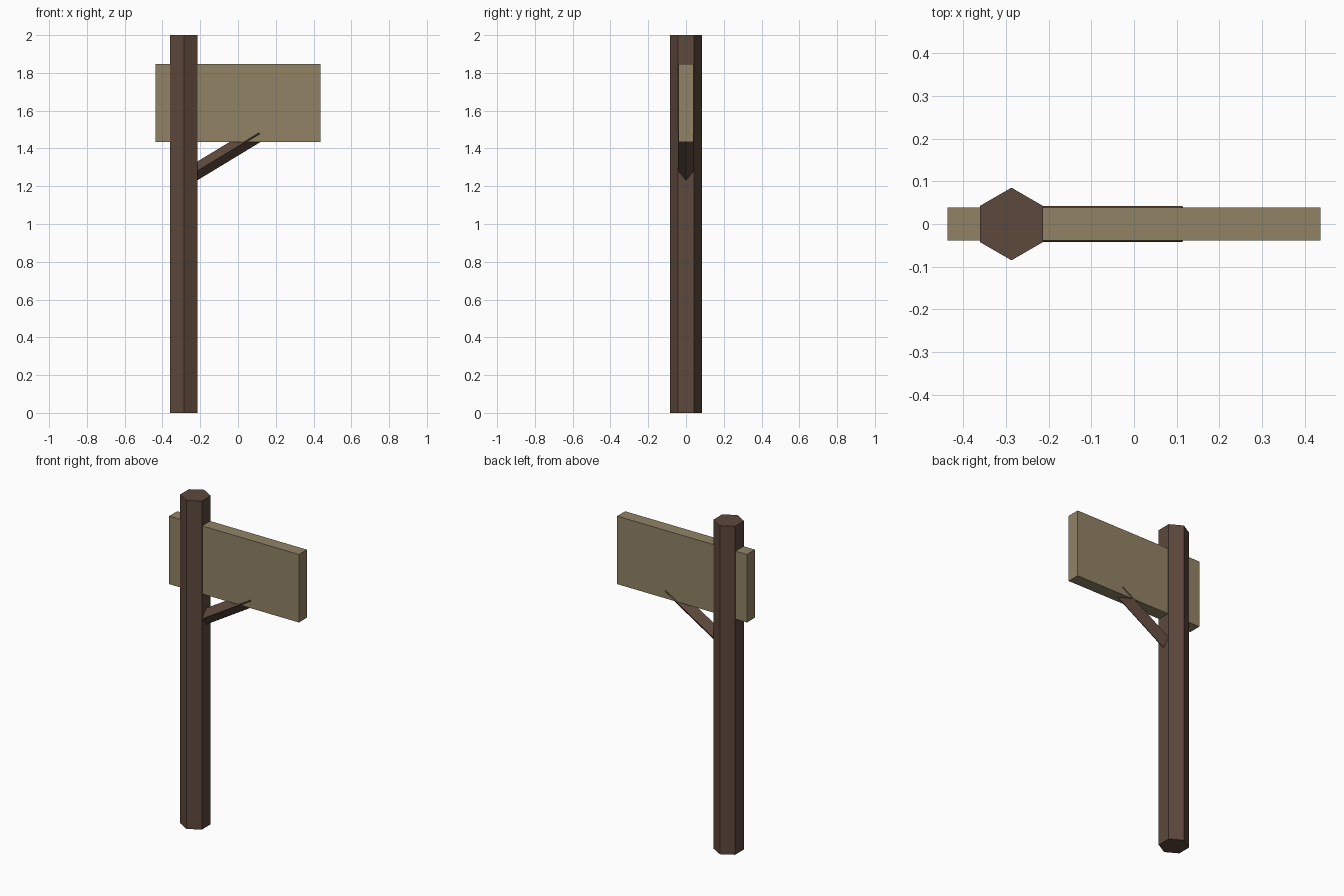
import bpy, bmesh, math
from mathutils import Vector

if "Cube" in bpy.data.objects:
    bpy.data.objects.remove(bpy.data.objects["Cube"])


def material(name, rgb):
    m = bpy.data.materials.new(name)
    m.diffuse_color = (*rgb, 1)
    m.use_nodes = True
    m.node_tree.nodes["Principled BSDF"].inputs["Base Color"].default_value = m.diffuse_color
    return m


dark_wood = material("dark wood", (0.108, 0.065, 0.045))
pale_wood = material("pale wood", (0.285, 0.226, 0.130))


def prism(name, start, end, offsets, mat):
    """Straight beam: a cross-section (list of offset vectors) swept from start to end."""
    bm = bmesh.new()
    a, b = Vector(start), Vector(end)
    lo = [bm.verts.new(a + o) for o in offsets]
    hi = [bm.verts.new(b + o) for o in offsets]
    n = len(offsets)
    bm.faces.new(lo)
    bm.faces.new(hi)
    for i in range(n):
        j = (i + 1) % n
        bm.faces.new((lo[i], lo[j], hi[j], hi[i]))
    bmesh.ops.recalc_face_normals(bm, faces=bm.faces)
    mesh = bpy.data.meshes.new(name)
    bm.to_mesh(mesh)
    bm.free()
    mesh.materials.append(mat)
    ob = bpy.data.objects.new(name, mesh)
    bpy.context.collection.objects.link(ob)
    return ob


def ring(sides, radius, u, v):
    """Regular polygon in the plane of u and v, first corner along v."""
    return [radius * (math.sin(t) * u + math.cos(t) * v)
            for t in (math.tau * i / sides for i in range(sides))]


X, Y, Z = Vector((1, 0, 0)), Vector((0, 1, 0)), Vector((0, 0, 1))

# Six-sided post
prism("post", (-0.287, 0, 0), (-0.287, 0, 2), ring(6, 0.085, X, Y), dark_wood)

# Sign board passing through the post
prism("sign_board", (-0.437, 0, 1.64), (0.437, 0, 1.64),
      [Vector((0, y, z)) for y, z in
       ((-0.0385, -0.207), (0.0385, -0.207), (0.0385, 0.207), (-0.0385, 0.207))],
      pale_wood)

# Four-sided diagonal brace, from inside the post up into the board
start, end = Vector((-0.26, 0, 1.254)), Vector((0.113, 0, 1.48))
up = (end - start).normalized().cross(Y)
prism("brace", start, end, ring(4, 0.0425, Y, up), dark_wood)
